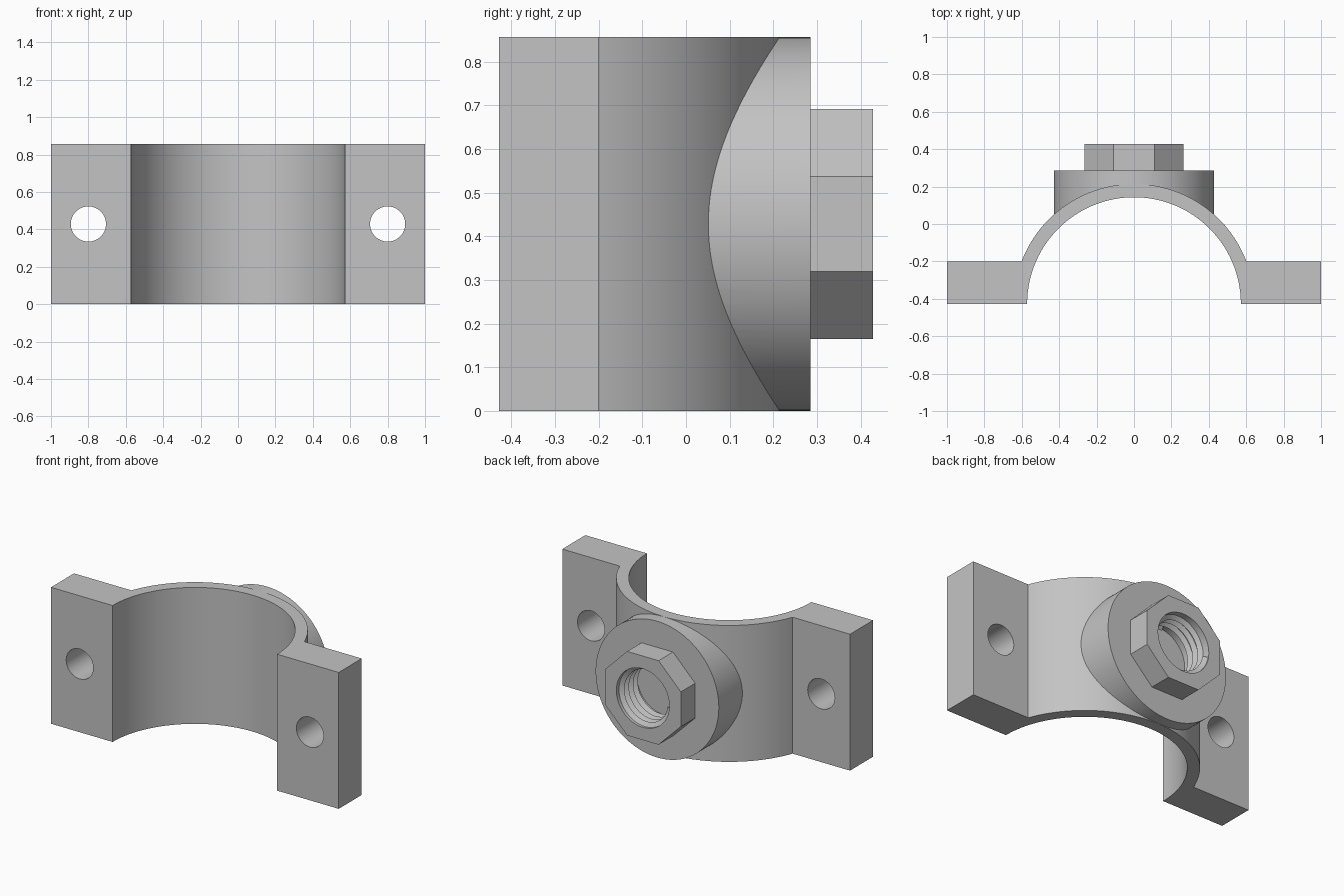
import bpy, bmesh, math
from mathutils import Matrix

cube = bpy.data.objects.get("Cube")
if cube:
    bpy.data.objects.remove(cube, do_unlink=True)

HEIGHT = 0.857
MID = HEIGHT / 2
FRONT, BACK = -0.4286, 0.4286
INNER, OUTER = 0.5714, 0.643
FLANGE_Y = -0.2
BOSS_Y, FLOOR_Y = 0.2857, 0.22
BORE = 0.184

steel = bpy.data.materials.new("grey_metal")
steel.use_nodes = True
grey = (0.55, 0.55, 0.55, 1)
steel.diffuse_color = grey
steel.node_tree.nodes["Principled BSDF"].inputs["Base Color"].default_value = grey


def make_object(name, bm):
    bmesh.ops.recalc_face_normals(bm, faces=bm.faces[:])
    mesh = bpy.data.meshes.new(name)
    bm.to_mesh(mesh)
    bm.free()
    obj = bpy.data.objects.new(name, mesh)
    bpy.context.collection.objects.link(obj)
    mesh.materials.append(steel)
    return obj


def cylinder_y(name, x, z, y0, y1, radius, sides=96, turn=0.0):
    """Cylinder or prism lying along y."""
    bm = bmesh.new()
    place = (Matrix.Translation((x, (y0 + y1) / 2, z))
             @ Matrix.Rotation(math.pi / 2, 4, "X") @ Matrix.Rotation(turn, 4, "Z"))
    bmesh.ops.create_cone(bm, cap_ends=True, segments=sides, radius1=radius,
                          radius2=radius, depth=y1 - y0, matrix=place)
    return make_object(name, bm)


def cut(target, cutter):
    mod = target.modifiers.new("cut", "BOOLEAN")
    mod.operation = "DIFFERENCE"
    mod.solver = "EXACT"
    mod.object = cutter
    bpy.context.view_layer.objects.active = target
    bpy.ops.object.modifier_apply(modifier=mod.name)


def discard(cutter):
    bpy.data.objects.remove(cutter, do_unlink=True)


def arc(radius, start, end, steps=96):
    return [(radius * math.cos(start + (end - start) * i / steps),
             FRONT + radius * math.sin(start + (end - start) * i / steps))
            for i in range(steps + 1)]


# Half-round strap with a flange on each side, drawn as one profile
lift = math.asin((FLANGE_Y - FRONT) / OUTER)
profile = ([(1, FRONT), (1, FLANGE_Y)] + arc(OUTER, lift, math.pi - lift)
           + [(-1, FLANGE_Y), (-1, FRONT)] + arc(INNER, math.pi, 0))
bm = bmesh.new()
base = bm.faces.new([bm.verts.new((x, y, 0)) for x, y in profile])
top = bmesh.ops.extrude_face_region(bm, geom=[base])["geom"]
bmesh.ops.translate(bm, vec=(0, 0, HEIGHT),
                    verts=[v for v in top if isinstance(v, bmesh.types.BMVert)])
strap = make_object("clamp_strap", bm)

# Bolt holes
for side in (-1, 1):
    drill = cylinder_y("bolt_drill", side * 0.8, MID, -0.6, 0, 0.094, 64)
    cut(strap, drill)
    discard(drill)

# Round boss, trimmed to sit within the strap wall
boss = cylinder_y("round_boss", 0, MID, -0.2, BOSS_Y, MID - 0.0005, 128)
bm = bmesh.new()
bmesh.ops.create_cone(bm, cap_ends=True, segments=192, radius1=0.61, radius2=0.61,
                      depth=2, matrix=Matrix.Translation((0, FRONT, MID)))
trim = make_object("strap_trim", bm)
cut(boss, trim)
discard(trim)

# Eight-sided collar
collar = cylinder_y("octagon_collar", 0, MID, BOSS_Y - 0.01, BACK, 0.2857, 8, math.pi / 8)

# Blind bore through collar and boss
bore = cylinder_y("bore_drill", 0, MID, FLOOR_Y, 0.6, BORE)
cut(boss, bore)
cut(collar, bore)
discard(bore)

# Screw thread: a triangular ridge wound along the bore
PITCH, STEPS = 0.044, 48
turns = (BACK - FLOOR_Y - PITCH) / PITCH
count = int(turns * STEPS)
bm = bmesh.new()
rings = []
for i in range(count + 1):
    a = math.tau * i / STEPS
    y = FLOOR_Y + PITCH / 2 + PITCH * i / STEPS
    rings.append([bm.verts.new((r * math.sin(a), y + dy, MID + r * math.cos(a)))
                  for r, dy in ((BORE + 0.004, -PITCH * 0.45), (BORE - 0.026, 0),
                                (BORE + 0.004, PITCH * 0.45))])
for r0, r1 in zip(rings, rings[1:]):
    for k in range(3):
        n = (k + 1) % 3
        bm.faces.new((r0[k], r0[n], r1[n], r1[k]))
bm.faces.new(rings[0])
bm.faces.new(rings[-1])
thread = make_object("screw_thread", bm)

# Smooth curved walls, keep hard edges
bpy.ops.object.select_all(action="DESELECT")
for obj in (strap, boss, collar, thread):
    obj.select_set(True)
bpy.context.view_layer.objects.active = strap
bpy.ops.object.shade_smooth_by_angle(angle=math.radians(30))
